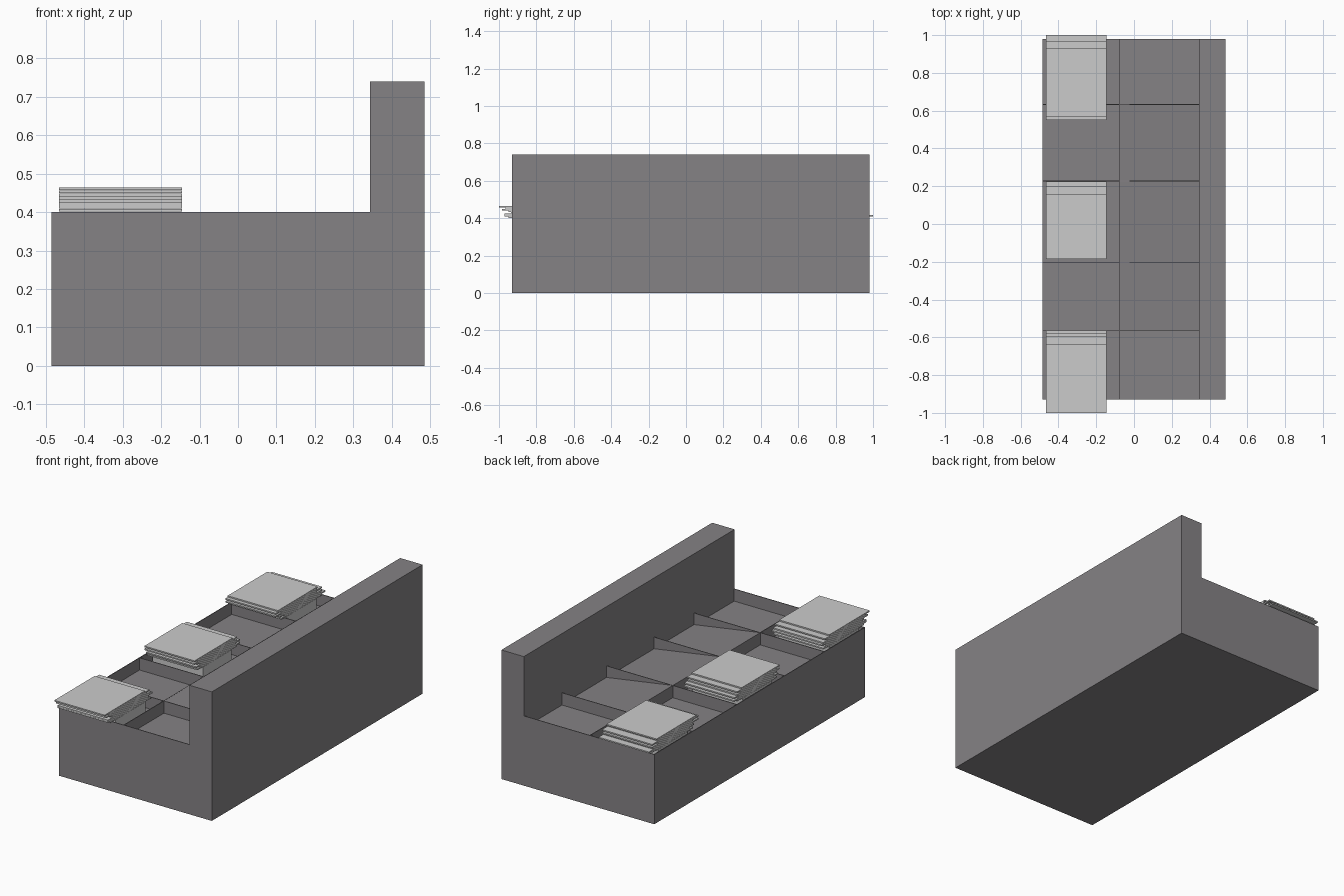
import bpy, bmesh

if "Cube" in bpy.data.objects:
    bpy.data.objects.remove(bpy.data.objects["Cube"])

def material(name, rgb):
    m = bpy.data.materials.new(name)
    m.diffuse_color = (*rgb, 1)
    m.use_nodes = True
    m.node_tree.nodes["Principled BSDF"].inputs["Base Color"].default_value = m.diffuse_color
    return m

GREY = material("dark_grey", (0.235, 0.225, 0.235))
LIGHT = material("light_grey", (0.60, 0.60, 0.60))

def prism(name, profile, y0, y1, mat):
    """Extrude an (x, z) outline along y."""
    bm = bmesh.new()
    face = bm.faces.new([bm.verts.new((x, y0, z)) for x, z in profile])
    ext = bmesh.ops.extrude_face_region(bm, geom=[face])
    moved = [v for v in ext["geom"] if isinstance(v, bmesh.types.BMVert)]
    bmesh.ops.translate(bm, verts=moved, vec=(0, y1 - y0, 0))
    bmesh.ops.recalc_face_normals(bm, faces=bm.faces)
    me = bpy.data.meshes.new(name)
    bm.to_mesh(me)
    bm.free()
    me.materials.append(mat)
    ob = bpy.data.objects.new(name, me)
    bpy.context.collection.objects.link(ob)
    return ob

def box(name, x0, x1, y0, y1, z0, z1, mat):
    return prism(name, [(x0, z0), (x1, z0), (x1, z1), (x0, z1)], y0, y1, mat)

X0, XR, XB, X1 = -0.485, -0.075, 0.343, 0.485   # front, ridge, back wall, rear
Y0, Y1 = -0.93, 0.98
FLOOR, RIM, TOP = 0.33, 0.40, 0.74
T = 0.004

# L-shaped body with a sunken deck
prism("body", [(X0, 0), (X1, 0), (X1, TOP), (XB, TOP), (XB, FLOOR), (X0, FLOOR)], Y0, Y1, GREY)

# Rim, long ridge and cross dividers of the trays
box("front_rim", X0, X0 + T, Y0, Y1, FLOOR, RIM, GREY)
box("ridge", XR - T / 2, XR + T / 2, Y0, Y1, FLOOR, RIM, GREY)
box("end_rim_near", X0, XB, Y0, Y0 + T, FLOOR, RIM, GREY)
box("end_rim_far", X0, XB, Y1 - T, Y1, FLOOR, RIM, GREY)
for i, y in enumerate((-0.565, -0.203, 0.228, 0.632)):
    box(f"divider_{i}", X0, XB, y - T / 2, y + T / 2, FLOOR, RIM, GREY)

# Sloped floors in the three middle rear trays
prism("sloped_floor", [(XR, FLOOR), (XB, FLOOR), (XB, FLOOR + 0.004), (XR, RIM)], -0.565, 0.632, GREY)

# Stacks of sheets, listed from bottom to top as (y min, y max)
stacks = {
    "near": [(-0.95, -0.58), (-0.97, -0.60), (-0.97, -0.60), (-0.935, -0.565),
             (-0.95, -0.58), (-0.985, -0.615), (-0.965, -0.595), (-1.0, -0.635)],
    "middle": [(-0.16, 0.20), (-0.135, 0.228), (-0.17, 0.19), (-0.135, 0.225),
               (-0.16, 0.20), (-0.185, 0.175), (-0.16, 0.20), (-0.185, 0.16)],
    "far": [(0.60, 0.97), (0.63, 1.0), (0.59, 0.96), (0.60, 0.97),
            (0.55, 0.92), (0.60, 0.97), (0.55, 0.92), (0.57, 0.93)],
}
STEP = 0.008
for name, sheets in stacks.items():
    box(f"{name}_stack_base", -0.465, -0.146, sheets[0][0] + 0.05, sheets[0][1] - 0.05, FLOOR, RIM, LIGHT)
    for i, (a, b) in enumerate(sheets):
        z = RIM + 0.001 + i * STEP
        box(f"{name}_sheet_{i}", -0.465, -0.146, a, b, z, z + STEP - 0.0005, LIGHT)
